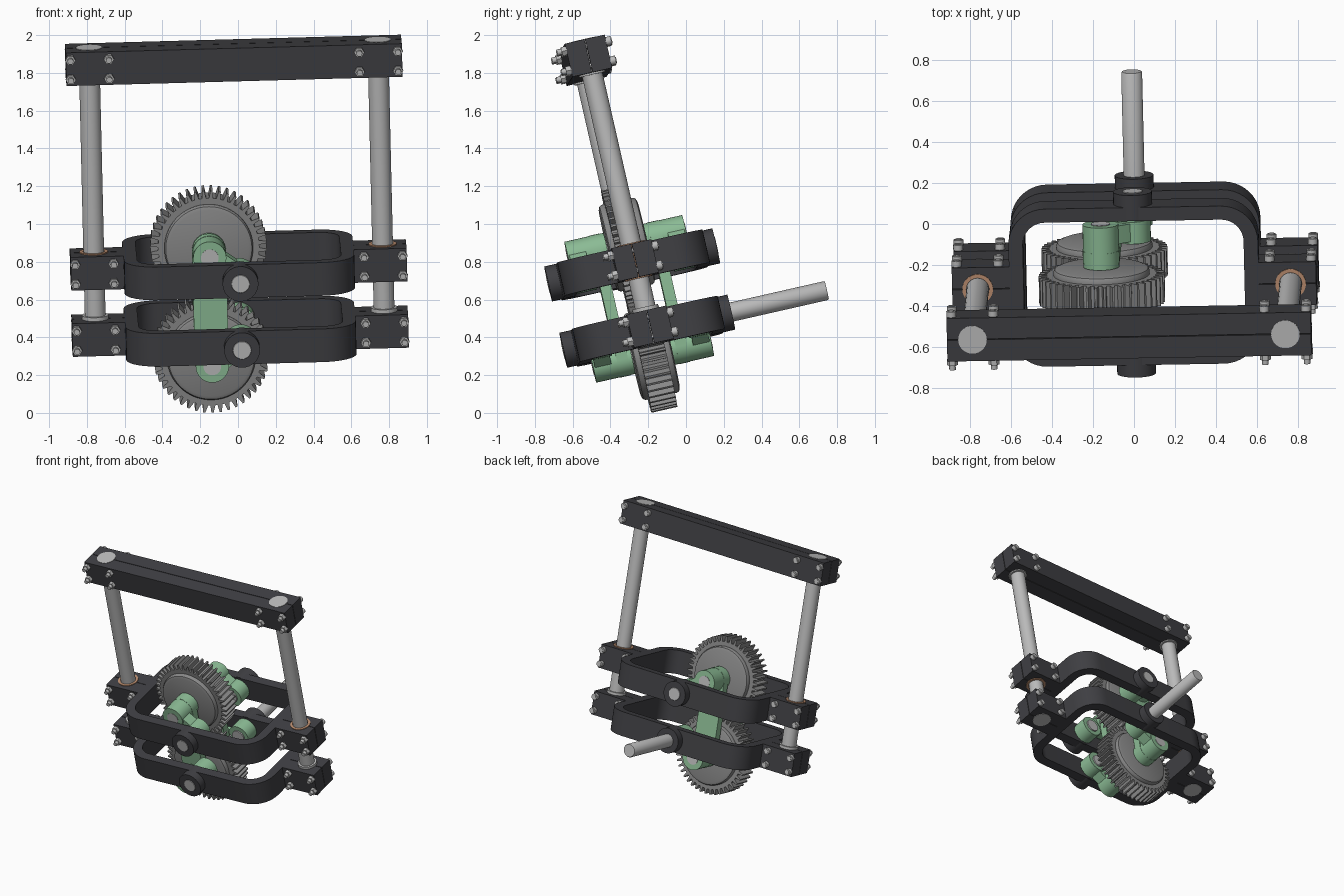
import bpy, bmesh
from math import sin, cos, pi, radians
from mathutils import Matrix, Vector, Euler

cube = bpy.data.objects.get("Cube")
if cube:
    bpy.data.objects.remove(cube)

# The whole mechanism leans a little about every axis
POSE = Matrix.Translation((0.011, -0.205, 0.4325)) @ Euler(
    (radians(12.8), radians(-1.57), radians(1.0))).to_matrix().to_4x4()


def material(name, rgb):
    m = bpy.data.materials.new(name)
    m.use_nodes = True
    m.diffuse_color = (*rgb, 1)
    bsdf = m.node_tree.nodes["Principled BSDF"]
    bsdf.inputs["Base Color"].default_value = (*rgb, 1)
    bsdf.inputs["Roughness"].default_value = 0.6
    return m


DARK = material("dark_frame", (0.05, 0.05, 0.056))
STEEL = material("light_steel", (0.5, 0.5, 0.5))
GREY = material("gear_grey", (0.25, 0.25, 0.25))
GREEN = material("soft_green", (0.26, 0.5, 0.3))
COPPER = material("copper", (0.5, 0.27, 0.16))
made = []


def loft(name, loops, axis, mat, wrap=False):
    """Skin (outline, height) sections stacked along an axis."""
    bm = bmesh.new()
    rows = []
    for outline, t in loops:
        rows.append([bm.verts.new((u, t, v) if axis == "Y" else (u, v, t))
                     for u, v in outline])
    n = len(rows[0])
    pairs = list(zip(rows, rows[1:]))
    if wrap:
        pairs.append((rows[-1], rows[0]))
    else:
        bm.faces.new(rows[0])
        bm.faces.new(rows[-1])
    for a, b in pairs:
        for i in range(n):
            j = (i + 1) % n
            bm.faces.new((a[i], a[j], b[j], b[i]))
    bmesh.ops.recalc_face_normals(bm, faces=bm.faces)
    mesh = bpy.data.meshes.new(name)
    bm.to_mesh(mesh)
    bm.free()
    mesh.transform(POSE)
    mesh.materials.append(mat)
    ob = bpy.data.objects.new(name, mesh)
    bpy.context.collection.objects.link(ob)
    made.append(ob)
    return ob


def circle(r, c=(0, 0), n=32):
    return [(c[0] + r * cos(2 * pi * i / n), c[1] + r * sin(2 * pi * i / n))
            for i in range(n)]


def turned(name, c, steps, axis, mat, n=32):
    return loft(name, [(circle(r, c, n), t) for r, t in steps], axis, mat)


def box(name, x0, x1, y0, y1, z0, z1, mat):
    return loft(name, [([(x0, y0), (x1, y0), (x1, y1), (x0, y1)], z)
                       for z in (z0, z1)], "Z", mat)


def rounded(hx, hy, r, seg=10):
    pts = []
    for q, (sx, sy) in enumerate([(1, 1), (-1, 1), (-1, -1), (1, -1)]):
        for i in range(seg + 1):
            a = (q + i / seg) * pi / 2
            pts.append((sx * (hx - r) + r * cos(a), sy * (hy - r) + r * sin(a)))
    return pts


def capsule(a, b, r, seg=14):
    a, b = Vector(a), Vector(b)
    d = (b - a).normalized()
    p = Vector((-d.y, d.x))
    arc = [i * pi / seg for i in range(seg + 1)]
    return ([tuple(b + r * (p * cos(t) + d * sin(t))) for t in arc] +
            [tuple(a - r * (p * cos(t) + d * sin(t))) for t in arc])


H, D, END, COL = 0.09, 0.108, 0.89, 0.765   # half height, half depth, end, column
TOP = 1.471                                  # crossbeam middle height
UP = 0.36                                    # upper frame height
MID, REACH, GX = 0.18, 0.2945, -0.157        # gear pair placement


def bolts(name, cx, cz):
    for dx in (-0.102, 0.102):
        for dz in (-0.053, 0.053):
            c = (cx + dx, cz + dz)
            turned(name + "_bolt", c, [(0.016, -0.158), (0.016, 0.14)], "Y", STEEL, 12)
            turned(name + "_nut", c, [(0.027, -0.134), (0.027, -0.105)], "Y", STEEL, 6)
            turned(name + "_head", c, [(0.024, 0.105), (0.024, 0.136)], "Y", STEEL, 12)


# Crossbeam in two clamped halves
for s, half in ((-1, "front"), (1, "back")):
    y0, y1 = sorted((s * 0.002, s * D))
    box("crossbeam_" + half, -END, END, y0, y1, TOP - H, TOP + H, DARK)

# Columns with thicker seats in the crossbeam and the lower frame
for s, side in ((-1, "right"), (1, "left")):
    turned("column_" + side, (s * COL, 0),
           [(0.07, -H - 0.003), (0.07, H + 0.02), (0.055, H + 0.02),
            (0.055, TOP - H - 0.01), (0.07, TOP - H - 0.01), (0.07, TOP + H + 0.003)],
           "Z", STEEL)
    bolts("crossbeam", s * COL, TOP)
    # Sliding bush in the upper frame
    loft("bush_" + side, [(circle(r, (s * COL, 0)), t) for r, t in
                          ((0.075, UP - H - 0.006), (0.075, UP + H + 0.006),
                           (0.057, UP + H + 0.006), (0.057, UP - H - 0.006))],
         "Z", COPPER, wrap=True)

# Two rounded frames with end clamps and bearing hubs
outer, inner = rounded(0.61, 0.395, 0.18), rounded(0.54, 0.327, 0.11)
for level, z in (("lower", 0), ("upper", UP)):
    loft(level + "_frame", [(outer, z - H), (outer, z + H), (inner, z + H), (inner, z - H)],
         "Z", DARK, wrap=True)
    for s, side in ((-1, "right"), (1, "left")):
        x0, x1 = sorted((s * 0.58, s * END))
        for k, half in ((-1, "front"), (1, "back")):
            y0, y1 = sorted((k * 0.002, k * D))
            box(f"{level}_clamp_{side}_{half}", x0, x1, y0, y1, z - H, z + H, DARK)
        bolts(level + "_clamp", s * COL, z)
    for k, half in ((-1, "front"), (1, "back")):
        turned(f"{level}_hub_{half}", (0, z),
               [(0.095, k * 0.33), (0.095, k * 0.456)], "Y", DARK)
        tip = 0.975 if (level, half) == ("lower", "back") else 0.459
        turned(f"{level}_shaft_{half}", (0, z),
               [(0.051, k * 0.2), (0.051, k * (tip - 0.006)), (0.047, k * tip)], "Y", STEEL)


# Meshing gears with raised faces
def teeth(c, turn, n=44, root=0.268, tip=0.308):
    pts = []
    for i in range(n):
        for f, r in ((-0.29, root), (-0.13, tip), (0.13, tip), (0.29, root)):
            a = 2 * pi * (i + f + turn) / n
            pts.append((c[0] + r * cos(a), c[1] + r * sin(a)))
    return pts


for level, s, hub, turn in (("lower", -1, 0, 0), ("upper", 1, UP, 0.5)):
    c = (GX, MID + s * REACH)
    disc = [(0.21, -0.105), (0.228, -0.098), (0.235, -0.085), (0.235, -0.07)]
    ring = teeth(c, turn)
    half = [(circle(r, c, len(ring)), t) for r, t in disc] + [(ring, -0.07)]
    loft(level + "_gear", half + [(o, -t) for o, t in reversed(half)], "Y", GREY)
    turned(level + "_gear_pin", c, [(0.047, -0.323), (0.047, 0.323)], "Y", STEEL)

    # Crank on each side, joining the gear pin to the frame shaft
    for k, side in ((-1, "front"), (1, "back")):
        name = f"{level}_crank_{side}"
        turned(name + "_gear_boss", c, [(0.088, k * 0.108), (0.088, k * 0.32)], "Y", GREEN)
        turned(name + "_hub_boss", (0, hub), [(0.085, k * 0.21), (0.085, k * 0.32)], "Y", GREEN)
        arm = capsule(c, (0, hub), 0.06)
        loft(name + "_arm", [(arm, k * 0.222), (arm, k * 0.312)], "Y", GREEN)

# Straight links holding the two gears at a fixed distance
for k, side in ((-1, "front"), (1, "back")):
    bar = capsule((GX, MID - REACH), (GX, MID + REACH), 0.09)
    loft("gear_link_" + side, [(bar, k * 0.13), (bar, k * 0.19)], "Y", GREEN)

# Smooth the round parts and keep the edges crisp
bpy.ops.object.select_all(action="DESELECT")
for ob in made:
    ob.select_set(True)
bpy.context.view_layer.objects.active = made[0]
bpy.ops.object.shade_smooth_by_angle(angle=radians(35))
